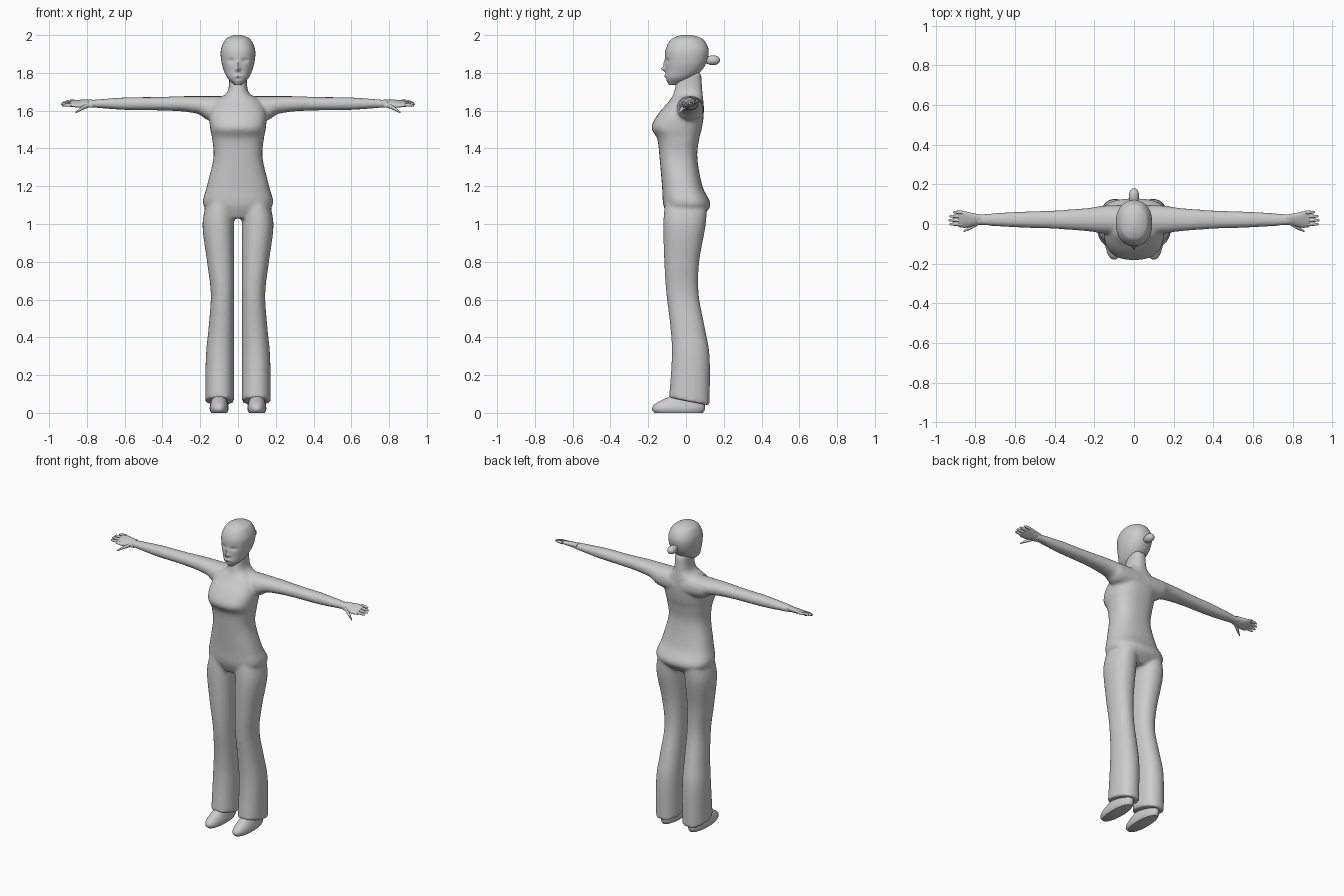
import bpy, bmesh, math

cube = bpy.data.objects.get("Cube")
if cube:
    bpy.data.objects.remove(cube, do_unlink=True)

SHADE = 0.6
ARM_DEPTH, ARM_HEIGHT = 0.022, 1.637
grey = bpy.data.materials.new("plain_grey")
grey.use_nodes = True
grey.diffuse_color = (SHADE, SHADE, SHADE, 1)
shader = grey.node_tree.nodes["Principled BSDF"]
shader.inputs["Base Color"].default_value = grey.diffuse_color


def spline(before, start, end, after, t):
    """Catmull-Rom curve between the start and end values."""
    slope_in, slope_out = (end - before) / 2, (after - start) / 2
    rise = end - start
    bend = 3 * rise - 2 * slope_in - slope_out
    twist = slope_in + slope_out - 2 * rise
    return start + t * (slope_in + t * (bend + t * twist))


def smooth_rows(rows, steps):
    """Add in-between sections along a part."""
    padded = [rows[0], *rows, rows[-1]]
    result = []
    for group in zip(padded, padded[1:], padded[2:], padded[3:]):
        for step in range(steps):
            result.append([spline(*values, step / steps) for values in zip(*group)])
    return result + [rows[-1]]


def rounded(angle, power):
    """Unit superellipse point."""
    return [math.copysign(abs(value) ** (2 / power), value)
            for value in (math.cos(angle), math.sin(angle))]


def loft(bm, rows, place, side=1, segments=32, steps=5, power=2.2):
    """Skin a closed tube over the sections; place turns a row and unit point into x, y, z."""
    rings = []
    for row in smooth_rows(rows, steps):
        ring = []
        for index in range(segments):
            u, v = rounded(math.tau * index / segments, power)
            x, y, z = place(row, u, v)
            ring.append(bm.verts.new((x * side, y, z)))
        rings.append(ring)
    for lower, upper in zip(rings, rings[1:]):
        for index in range(segments):
            previous = index - 1
            bm.faces.new((lower[previous], lower[index], upper[index], upper[previous]))
    bm.faces.new(rings[0])
    bm.faces.new(rings[-1])


def between(front, back, v):
    """Depth at v, running from the front to the back of a section."""
    return (front + back + (back - front) * v) / 2


def place_central(row, u, v):
    height, half_width, front, back = row
    return half_width * u, between(front, back, v), height


def place_leg(row, u, v):
    height, half_width, front, back = row
    hem_slant = max(0, 0.02 - height / 10) * 1.5
    return half_width * (1 + u) + 0.02, between(front, back, v), height - hem_slant * v


def place_shoe(row, u, v):
    height, half_width, front, back = row
    return half_width * u + 0.1, between(front, back, v), height


def place_arm(row, u, v):
    reach, half_depth, half_height = row
    drop = max(0, half_height - 0.04)
    return reach, ARM_DEPTH + half_depth * u, ARM_HEIGHT - drop + half_height * v


def place_palm(row, u, v):
    """The palm leans, with its thumb edge lower."""
    x, y, z = place_arm(row, u, v)
    return x, y, z + (y - ARM_DEPTH) / 3


def place_digit(row, u, v):
    reach, depth, height, radius = row
    return reach, depth + radius * u, height + radius * v


def finish(bm, name):
    bmesh.ops.recalc_face_normals(bm, faces=bm.faces[:])
    mesh = bpy.data.meshes.new(name)
    bm.to_mesh(mesh)
    bm.free()
    mesh.materials.append(grey)
    obj = bpy.data.objects.new(name, mesh)
    bpy.context.collection.objects.link(obj)
    bpy.ops.object.select_all(action='DESELECT')
    obj.select_set(True)
    bpy.context.view_layer.objects.active = obj
    bpy.ops.object.shade_smooth_by_angle(angle=math.radians(50))
    return obj


# Body sections: height, half width, front, back
torso = [
    (1.03, .1, -.09, .07), (1.1, .184, -.12, .13), (1.2, .165, -.127, .087),
    (1.35, .13, -.14, .06), (1.45, .137, -.152, .07), (1.51, .148, -.183, .085),
    (1.58, .15, -.15, .094), (1.65, .12, -.09, .092), (1.7, .055, -.063, .087),
    (1.8, .047, -.045, .08),
]
leg = [
    (.06, .077, -.09, .125), (.3, .075, -.075, .125), (.45, .068, -.082, .1),
    (.63, .062, -.104, .067), (.8, .072, -.115, .07), (1, .084, -.12, .105),
    (1.13, .07, -.11, .11),
]
# Arm sections: reach, half depth, half height
arm = [
    (.03, .075, .07), (.16, .07, .063), (.22, .06, .046),
    (.4, .046, .036), (.6, .039, .033), (.8, .026, .018),
]

# Torso, arms and flared trouser legs fused into one skin
bm = bmesh.new()
loft(bm, torso, place_central, power=2.5)
for side in (1, -1):
    loft(bm, leg, place_leg, side)
    loft(bm, arm, place_arm, side)
body = finish(bm, "body")
fuse = body.modifiers.new("fuse", 'REMESH')
fuse.mode = 'VOXEL'
fuse.voxel_size = 0.009
fuse.use_smooth_shade = True
relax = body.modifiers.new("relax", 'SMOOTH')
relax.iterations = 6

# Head with brow, nose, lips and eye sockets pressed into the face
head = [
    (1.737, .018, -.09, -.04), (1.77, .054, -.108, .03), (1.81, .074, -.108, .08),
    (1.86, .088, -.11, .11), (1.92, .091, -.109, .12), (1.97, .072, -.085, .098),
    (1.99, .047, -.055, .067), (2, .018, -.02, .03),
]
# Features: offset from the centre, height, width, tallness, forward push
features = [
    (0, 1.82, .011, .011, .022), (0, 1.845, .01, .02, .01),
    (.036, 1.865, .017, .01, -.009), (0, 1.784, .017, .006, .006),
    (0, 1.768, .02, .005, -.005),
]
bm = bmesh.new()
loft(bm, head, place_central, segments=72, steps=8)
for vert in bm.verts:
    if vert.co.y < -0.02:
        across, height = abs(vert.co.x), vert.co.z
        for offset, level, width, tallness, push in features:
            distance = math.hypot((across - offset) / width, (height - level) / tallness)
            vert.co.y -= push * math.exp(-distance ** 2)
finish(bm, "head")

# Hair bun, narrower towards the head
bm = bmesh.new()
bmesh.ops.create_uvsphere(bm, u_segments=20, v_segments=12, radius=1)
for vert in bm.verts:
    x, y, z = vert.co
    taper = 0.03 * (0.85 + y * 0.15)
    vert.co = (x * taper, 0.137 + y * 0.043, 1.867 + z * taper)
finish(bm, "hair_bun")

# Hands and shoes
palm = [(.77, .026, .019), (.81, .032, .018), (.85, .041, .014), (.885, .038, .009)]
thumb = [(.79, .005, 1.63, .013), (.83, -.02, 1.61, .01), (.86, -.037, 1.59, .004)]
shoe = [(0, .042, -.165, .09), (.02, .05, -.18, .1), (.05, .046, -.16, .1),
        (.1, .032, -.06, .085)]
for label, side in (("left", 1), ("right", -1)):
    bm = bmesh.new()
    loft(bm, palm, place_palm, side)
    loft(bm, thumb, place_digit, side, segments=12)
    for index in range(-1, 3):
        # Fingers fan out from the middle one, which is the longest
        depth = ARM_DEPTH + 0.02 * index - 0.003
        height = ARM_HEIGHT + (depth - ARM_DEPTH) / 3
        tip = 0.937 - 0.006 * index ** 2
        finger = [(.865, depth, height, .01), (tip - .012, depth, height, .007),
                  (tip, depth, height - .003, .003)]
        loft(bm, finger, place_digit, side, segments=12)
    finish(bm, label + "_hand")

    bm = bmesh.new()
    loft(bm, shoe, place_shoe, side)
    finish(bm, label + "_shoe")
